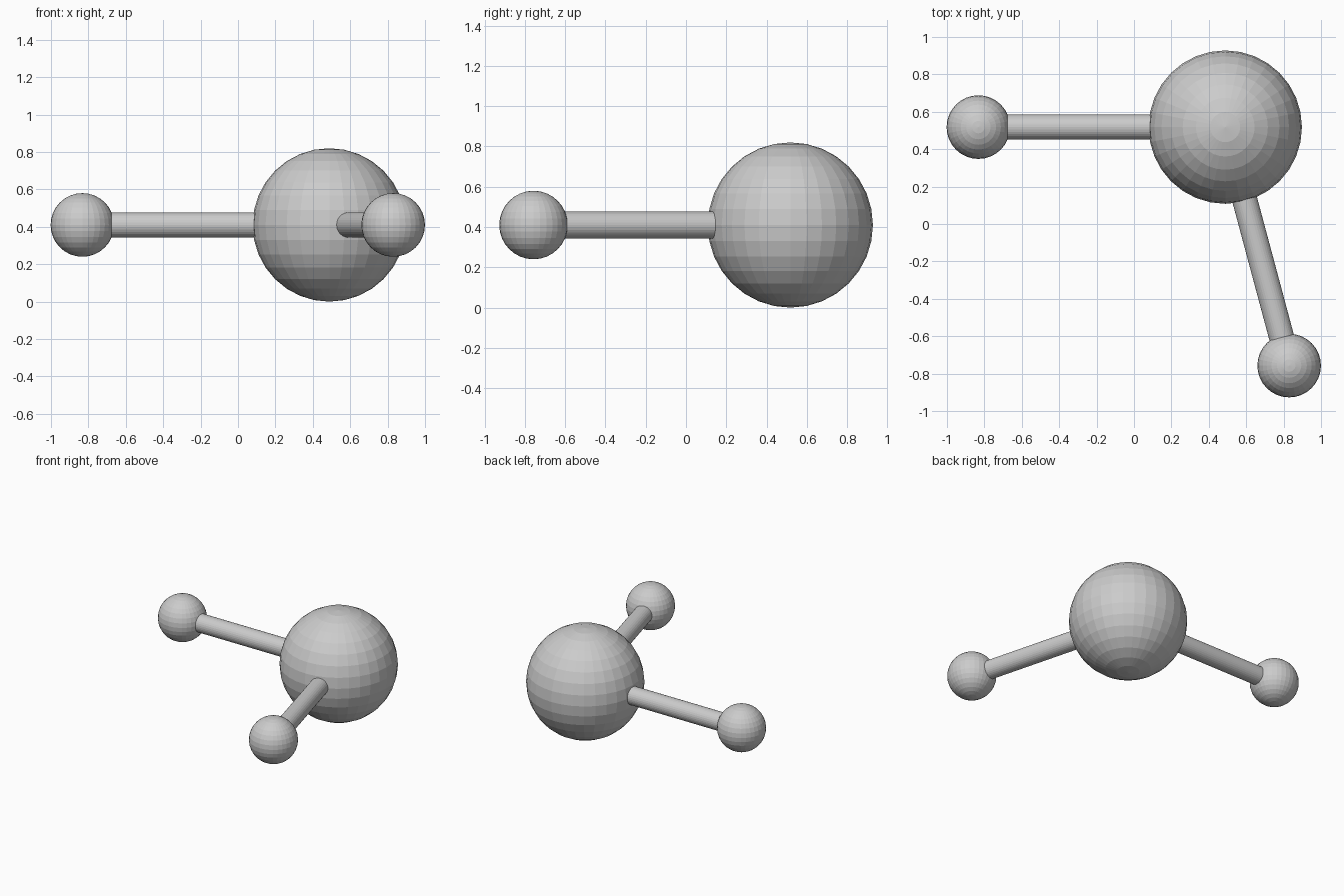
import bpy
from math import radians, cos, sin
from mathutils import Vector

if "Cube" in bpy.data.objects:
    bpy.data.objects.remove(bpy.data.objects["Cube"])

BIG_R, SMALL_R, BOND_R = 0.41, 0.17, 0.067
BOND_LEN = 1.32
CENTRE = Vector((0.488, 0.518, BIG_R + 0.01))


def ball(name, centre, radius):
    bpy.ops.mesh.primitive_uv_sphere_add(segments=32, ring_count=16,
                                         radius=radius, location=centre)
    bpy.context.object.name = name


def rod(name, a, b, radius):
    d = b - a
    bpy.ops.mesh.primitive_cylinder_add(vertices=32, radius=radius,
                                        depth=d.length, location=(a + b) / 2)
    ob = bpy.context.object
    ob.name = name
    ob.rotation_euler = d.to_track_quat('Z', 'Y').to_euler()


# Large central atom
CENTRE.z = BIG_R
ball("central_atom", CENTRE, BIG_R)

# Two small atoms, 105 degrees apart, each joined by a bond
for side, angle in (("left", 180), ("front", 285)):
    a = radians(angle)
    direction = Vector((cos(a), sin(a), 0))
    end = CENTRE + direction * BOND_LEN
    ball(side + "_small_atom", end, SMALL_R)
    rod(side + "_bond", CENTRE + direction * BIG_R * 0.8,
        end - direction * SMALL_R * 0.5, BOND_R)
